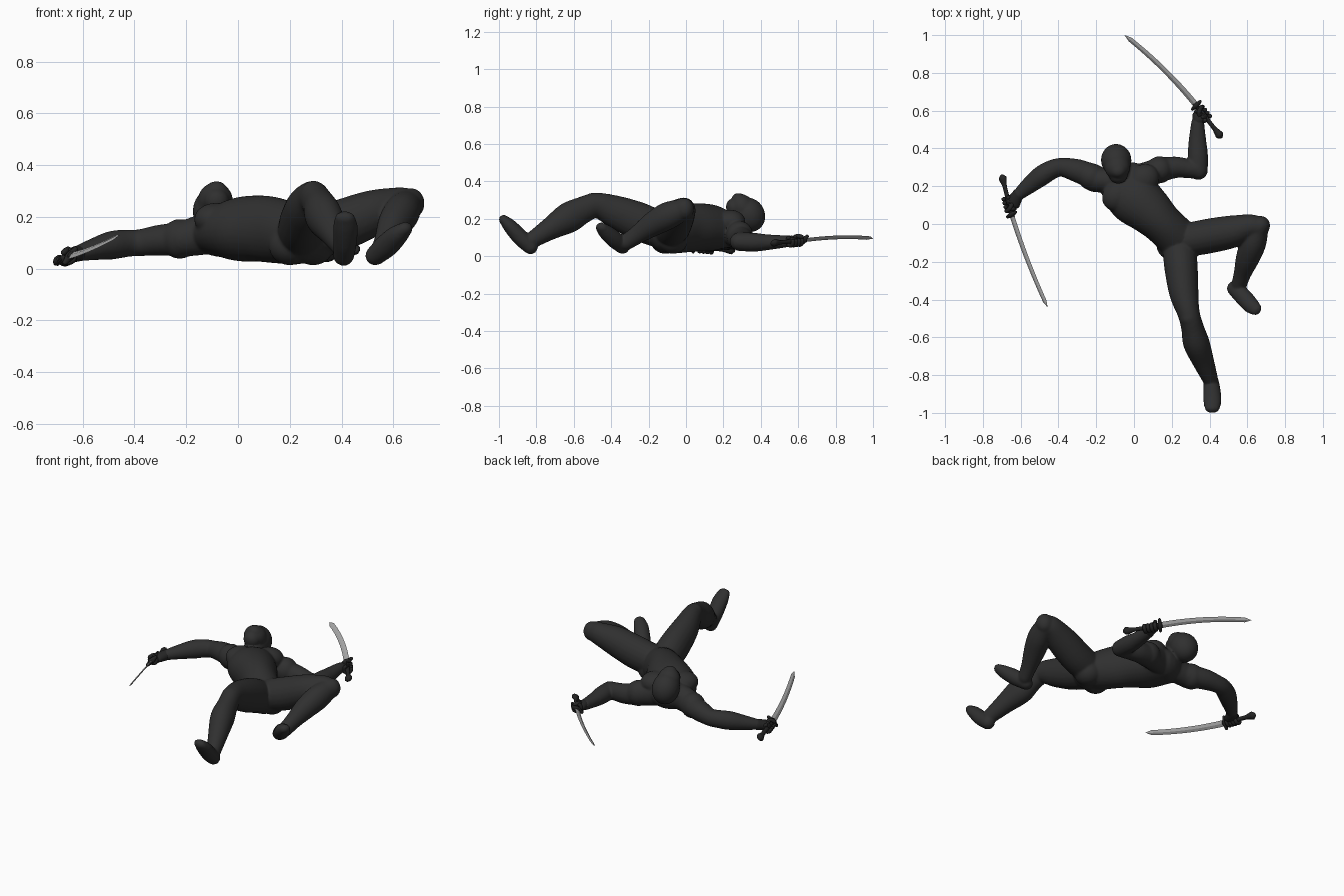
import bpy, bmesh, math
from mathutils import Vector as V, Matrix

if "Cube" in bpy.data.objects:
    bpy.data.objects.remove(bpy.data.objects["Cube"])


def material(name, g):
    m = bpy.data.materials.new(name)
    m.diffuse_color = (g, g, g, 1)
    m.use_nodes = True
    m.node_tree.nodes["Principled BSDF"].inputs["Base Color"].default_value = m.diffuse_color
    return m


CLOTH = material("charcoal cloth", 0.029)
GLOVE = material("black leather", 0.018)
STEEL = material("grey steel", 0.42)


def spline(st, steps):
    """Catmull-Rom through stations (x, y, z, half width, half height)."""
    out = []
    for i in range(len(st) - 1):
        a, b, c, d = st[max(i - 1, 0)], st[i], st[i + 1], st[min(i + 2, len(st) - 1)]
        for k in range(steps):
            t = k / steps
            out.append([0.5 * (2 * q + (r - p) * t + (2 * p - 5 * q + 4 * r - s) * t * t
                               + (3 * q - p - 3 * r + s) * t ** 3) for p, q, r, s in zip(a, b, c, d)])
    return out + [list(st[-1])]


def loft(bm, st, n=20, steps=5, side=None, cap=True):
    """Elliptical tube through stations, with rounded ends."""
    pts = spline(st, steps)
    pos = [V(p[:3]) for p in pts]
    rings = []
    for i, p in enumerate(pts):
        t = (pos[min(i + 1, len(pts) - 1)] - pos[max(i - 1, 0)]).normalized()
        rings.append((pos[i], t, p[3], p[4]))

    def ends(ring, sign):
        c, t, w, h = ring
        return [(c + t * sign * min(w, h) * k, t, w * math.sqrt(1 - k * k), h * math.sqrt(1 - k * k))
                for k in (0.35, 0.65, 0.87, 0.98)]
    if cap:
        rings = ends(rings[0], -1)[::-1] + rings + ends(rings[-1], 1)
    loops = []
    for c, t, w, h in rings:
        s = V(side) if side else t.cross(V((0, 0, 1)))
        s = (s - t * s.dot(t)).normalized()
        u = s.cross(t)
        loops.append([bm.verts.new(c + s * w * math.cos(2 * math.pi * k / n) + u * h * math.sin(2 * math.pi * k / n))
                      for k in range(n)])
    for a, b in zip(loops, loops[1:]):
        for k in range(n):
            bm.faces.new((a[k], a[(k + 1) % n], b[(k + 1) % n], b[k]))
    bm.faces.new(loops[0][::-1])
    bm.faces.new(loops[-1])


def ball(bm, c, r, turn=0.0, tilt=0.0):
    m = (Matrix.Translation(c) @ Matrix.Rotation(turn, 4, 'Z') @ Matrix.Rotation(tilt, 4, 'X')
         @ Matrix.Diagonal((*r, 1)))
    bmesh.ops.create_uvsphere(bm, u_segments=24, v_segments=14, radius=1, matrix=m)


def finish(bm, name, mat, smooth=True):
    bmesh.ops.recalc_face_normals(bm, faces=bm.faces)
    me = bpy.data.meshes.new(name)
    bm.to_mesh(me)
    bm.free()
    me.materials.append(mat)
    if smooth:
        me.shade_smooth()
    ob = bpy.data.objects.new(name, me)
    bpy.context.collection.objects.link(ob)
    return ob


body = bmesh.new()
# torso, chest to pelvis
loft(body, [(-.055, .222, .135, .13, .088), (.0, .142, .15, .14, .118), (.08, .07, .155, .122, .124),
            (.152, .0, .146, .105, .122), (.224, -.07, .125, .106, .108), (.25, -.10, .117, .103, .095)], 28)
# shoulder girdle and neck
loft(body, [(-.21, .235, .115, .062, .066), (-.06, .23, .14, .062, .08), (.12, .28, .11, .062, .066)])
loft(body, [(-.055, .21, .16, .075, .06), (-.075, .26, .19, .056, .056), (-.085, .31, .21, .058, .056)])
# head: skull, face, jaw, chin
ball(body, (-.094, .338, .222), (.077, .08, .09), .1, .5)
ball(body, (-.088, .302, .26), (.065, .06, .072), .1, .5)
ball(body, (-.084, .285, .29), (.044, .038, .046), .1, .4)
ball(body, (-.083, .258, .26), (.046, .04, .046), .1, .4)
# chest muscles, shoulder caps, buttocks
TURN = math.radians(40)
for c in ((-.085, .15, .19), (.05, .235, .185)):
    ball(body, c, (.085, .075, .06), TURN)
for c in ((-.225, .25, .115), (.135, .287, .112)):
    ball(body, c, (.068, .068, .073))
for c in ((.2, -.11, .09), (.29, -.07, .09)):
    ball(body, c, (.078, .078, .073), TURN)
# straight leg
loft(body, [(.24, -.12, .13, .086, .09), (.25, -.24, .182, .084, .098), (.265, -.37, .235, .073, .085),
            (.29, -.475, .272, .055, .064), (.31, -.55, .248, .056, .068), (.33, -.63, .205, .066, .078),
            (.368, -.73, .145, .053, .056), (.405, -.825, .085, .037, .04)])
ball(body, (.292, -.497, .29), (.046, .046, .046))
loft(body, [(.408, -.832, .05, .037, .036), (.413, -.885, .10, .042, .04), (.415, -.94, .16, .044, .034),
            (.413, -.975, .196, .036, .022)])
# bent leg
loft(body, [(.28, -.085, .135, .085, .09), (.39, -.065, .165, .088, .095), (.52, -.04, .215, .082, .085),
            (.62, -.012, .247, .06, .064), (.66, -.022, .247, .05, .058)])
loft(body, [(.652, -.025, .245, .056, .058), (.632, -.10, .215, .064, .07), (.602, -.18, .17, .059, .062),
            (.575, -.26, .115, .043, .046), (.557, -.32, .075, .037, .04)])
ball(body, (.67, -.008, .252), (.047, .047, .055))
loft(body, [(.53, -.34, .05, .036, .034), (.575, -.382, .09, .042, .042), (.617, -.428, .13, .04, .035),
            (.647, -.453, .155, .03, .022)])
# left-hand arm
loft(body, [(-.2, .245, .115, .062, .062), (-.3, .282, .11, .058, .056), (-.38, .3, .1, .046, .048),
            (-.43, .29, .098, .047, .049), (-.49, .255, .09, .05, .051), (-.56, .2, .074, .04, .038),
            (-.612, .155, .06, .028, .028)])
# right-hand arm
loft(body, [(.13, .285, .105, .062, .064), (.22, .3, .09, .053, .056), (.29, .293, .082, .047, .05),
            (.337, .29, .078, .047, .047)])
loft(body, [(.34, .283, .078, .047, .045), (.338, .36, .075, .05, .047), (.336, .44, .075, .043, .038),
            (.337, .54, .08, .03, .028)])
ob = finish(body, "clothed_body", CLOTH)
rm = ob.modifiers.new("fuse", 'REMESH')
rm.mode, rm.voxel_size, rm.use_smooth_shade = 'VOXEL', .008, True
sm = ob.modifiers.new("soften", 'SMOOTH')
sm.factor, sm.iterations = .5, 5
dp = ob.modifiers.new("fill out", 'DISPLACE')
dp.strength, dp.mid_level = .004, 0


def sword_and_hand(tag, guard, tip, pommel, wrist, flat, bow):
    guard, tip, pommel, wrist, flat = map(V, (guard, tip, pommel, wrist, flat))
    axis = (tip - guard).normalized()
    flat = (flat - axis * flat.dot(axis)).normalized()
    # curved blade with a ridge and slanted point
    bm = bmesh.new()
    st = []
    for i in range(15):
        t = i / 14
        full = .019 - .004 * t
        w = full if t < .93 else full * (1 - t) / .07 + .0006
        c = guard.lerp(tip, t) + flat * (bow * 4 * t * (1 - t))
        st.append((*c, w, .004 if t < .97 else .001))
    loft(bm, st, 4, 1, flat, False)
    finish(bm, tag + "_blade", STEEL, False)
    # hilt with flared end
    bm = bmesh.new()
    d = pommel - guard
    prof = [(-.06, .018), (0, .015), (.5, .013), (.72, .014), (.88, .024), (.94, .021), (1, .006)]
    loft(bm, [(*(guard + d * t), r, r * .75) for t, r in prof], 8, 2, flat, False)
    finish(bm, tag + "_hilt", GLOVE)
    # cross guard
    bm = bmesh.new()
    loft(bm, [(*(guard + flat * s), w, w * 1.2) for s, w in
              ((-.036, .008), (-.025, .01), (0, .015), (.025, .01), (.036, .008))], 10, 3, axis)
    finish(bm, tag + "_guard", GLOVE)
    # gloved fist: palm, four curled fingers and thumb
    bm = bmesh.new()
    h = d.normalized()
    grip = guard + h * .058
    out = wrist - grip
    out = (out - h * out.dot(h)).normalized()
    up = h.cross(out)
    palm = grip + out * .022
    loft(bm, [(*wrist, .031, .031), (*wrist.lerp(palm, .5), .035, .03), (*palm, .04, .026)], 16)
    for i in range(4):
        c = grip + h * (i - 1.5) * .021
        path = []
        for k in range(8):
            a = math.radians(-60 + 35 * k)
            path.append((*(c + (out * math.cos(a) + up * math.sin(a)) * .023), .0115, .0105))
        loft(bm, path, 8, 2, h)
    thumb = [(*(grip + out * x + up * y + h * z), .0115, .0115)
             for x, y, z in ((.025, -.012, .0), (.008, -.026, -.025), (-.015, -.02, -.035))]
    loft(bm, thumb, 10, 3, h)
    finish(bm, tag + "_hand", GLOVE)


sword_and_hand("left", (-.648, .05, .05), (-.458, -.44, .13), (-.70, .262, .03),
               (-.613, .157, .06), (-.65, -.25, -.8), .013)
sword_and_hand("right", (.33, .628, .085), (-.05, 1.0, .095), (.465, .455, .07),
               (.338, .54, .08), (.57, .57, .6), .019)
